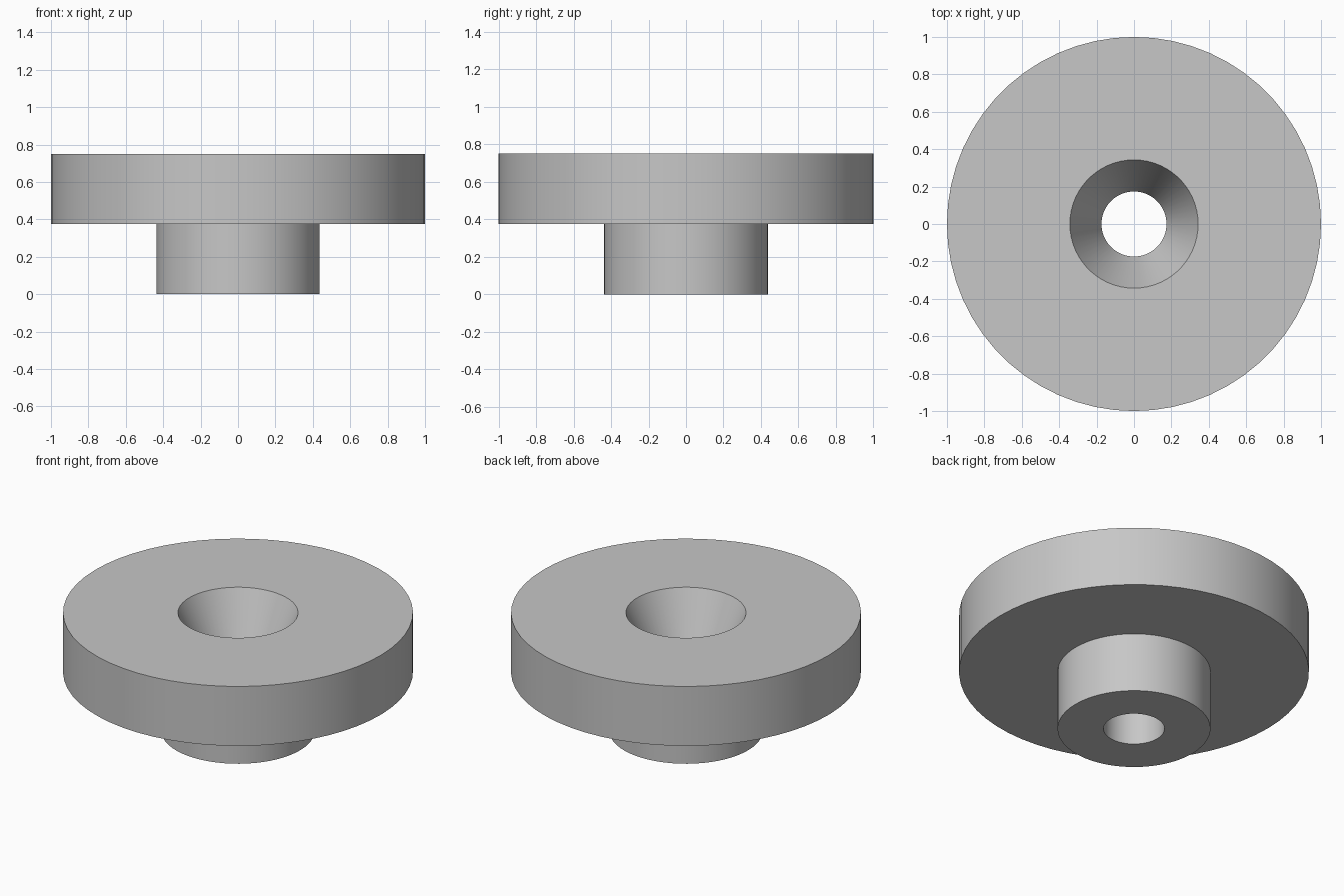
import bpy
import bmesh
import math

cube = bpy.data.objects.get("Cube")
if cube:
    bpy.data.objects.remove(cube, do_unlink=True)

SEGMENTS = 60
HEIGHT = 0.75
FLANGE_BASE = 0.375
FLANGE_R, BOSS_R = 1.0, 0.437
BORE_R, SINK_R = 0.174, 0.343

# Plain grey finish
grey = bpy.data.materials.new("plain grey")
grey.use_nodes = True
colour = (0.57, 0.57, 0.57, 1)
grey.diffuse_color = colour
grey.node_tree.nodes["Principled BSDF"].inputs["Base Color"].default_value = colour

# Closed half section: boss, flange, countersink and through bore
section = [
    (BORE_R, 0), (BOSS_R, 0), (BOSS_R, FLANGE_BASE),
    (FLANGE_R, FLANGE_BASE), (FLANGE_R, HEIGHT),
    (SINK_R, HEIGHT), (BORE_R, FLANGE_BASE),
]

# Revolve the section around the vertical axis
bm = bmesh.new()
verts = [bm.verts.new((r, 0, z)) for r, z in section]
edges = [bm.edges.new((v, verts[(i + 1) % len(verts)])) for i, v in enumerate(verts)]
bmesh.ops.spin(bm, geom=verts + edges, cent=(0, 0, 0), axis=(0, 0, 1),
               angle=2 * math.pi, steps=SEGMENTS, use_merge=True)
bmesh.ops.remove_doubles(bm, verts=bm.verts[:], dist=0.0001)
bmesh.ops.recalc_face_normals(bm, faces=bm.faces[:])

mesh = bpy.data.meshes.new("flanged_bushing")
bm.to_mesh(mesh)
bm.free()
mesh.materials.append(grey)

bushing = bpy.data.objects.new("flanged_bushing", mesh)
bpy.context.collection.objects.link(bushing)

# Smooth round walls, crisp rims
bpy.ops.object.select_all(action="DESELECT")
bushing.select_set(True)
bpy.context.view_layer.objects.active = bushing
bpy.ops.object.shade_smooth_by_angle(angle=math.radians(20))
